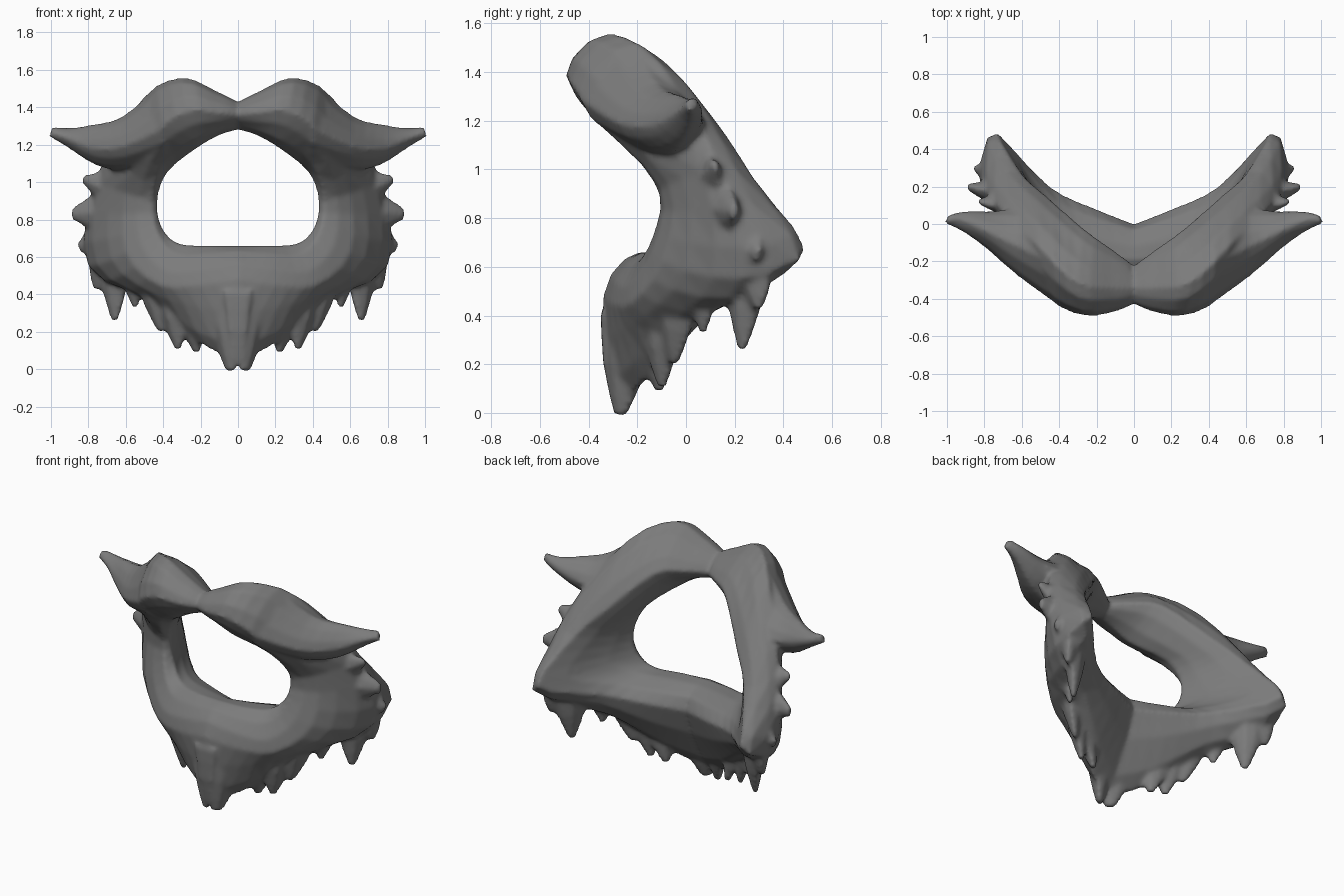
import bpy, bmesh
from mathutils import Vector

cube = bpy.data.objects.get("Cube")
if cube:
    bpy.data.objects.remove(cube)

hair = bpy.data.materials.new("hair_grey")
hair.use_nodes = True
GREY = (0.2, 0.2, 0.2, 1)
hair.diffuse_color = GREY
bsdf = hair.node_tree.nodes["Principled BSDF"]
bsdf.inputs["Base Color"].default_value = GREY
bsdf.inputs["Roughness"].default_value = 0.9


def spline(a, b, c, d, t):
    """Point between b and c on a smooth curve."""
    return 0.5 * (2 * b + (c - a) * t + (2 * a - 5 * b + 4 * c - d) * t * t
                  + (3 * b - a - 3 * c + d) * t ** 3)


def round_ring(quad, steps):
    n = len(quad)
    return [spline(quad[i - 1], quad[i], quad[(i + 1) % n], quad[(i + 2) % n], s / steps)
            for i in range(n) for s in range(steps)]


def loft(bm, quads, around=3, along=3, caps=True):
    """Skin a smooth tube through four-point sections."""
    rings = [round_ring([Vector(p) for p in q], around) for q in quads]
    last = len(rings) - 1
    rows = []
    for i in range(last):
        four = [rings[max(i - 1, 0)], rings[i], rings[i + 1], rings[min(i + 2, last)]]
        for s in range(along):
            rows.append([spline(*pts, s / along) for pts in zip(*four)])
    rows.append(rings[last])
    rows = [[bm.verts.new(p) for p in row] for row in rows]
    for low, high in zip(rows, rows[1:]):
        for k in range(len(low)):
            bm.faces.new((low[k - 1], low[k], high[k], high[k - 1]))
    if caps:
        bm.faces.new(rows[0])
        bm.faces.new(rows[-1])


def tuft(bm, base, tip, radius):
    """Flat tapered lock of hair lying along the cheek."""
    base, tip = Vector(base), Vector(tip)
    wide = (tip - base).cross(Vector((1, -1, 0))).normalized()
    thick = wide.cross(tip - base).normalized() * 0.6
    quads = [[base.lerp(tip, t) + c * radius * w for c in (wide, thick, -wide, -thick)]
             for t, w in ((0, 1), (0.5, 0.75), (1, 0.2))]
    loft(bm, quads, around=2, along=2)


bm = bmesh.new()

# Face ring, from lip centre round the cheek to the chin:
# each section is inner, front, outer, back
ring = [
    [(0, -.3, 1.28), (0, -.43, 1.36), (0, -.34, 1.43), (0, -.22, 1.34)],
    [(.1, -.31, 1.25), (.1, -.47, 1.37), (.12, -.34, 1.49), (.12, -.13, 1.35)],
    [(.22, -.29, 1.18), (.27, -.49, 1.38), (.3, -.31, 1.56), (.26, -.03, 1.33)],
    [(.38, -.14, 1.05), (.46, -.39, 1.25), (.51, -.12, 1.45), (.48, .16, 1.1)],
    [(.43, -.08, .89), (.6, -.07, .94), (.77, .14, 1), (.61, .28, .95)],
    [(.4, -.08, .75), (.6, -.1, .62), (.8, .23, .55), (.73, .49, .67)],
    [(.31, -.14, .67), (.42, -.23, .45), (.47, .03, .36), (.45, .2, .58)],
    [(.16, -.18, .66), (.2, -.31, .45), (.23, -.15, .15), (.2, .08, .54)],
    [(0, -.19, .66), (0, -.34, .48), (0, -.27, .04), (0, 0, .52)],
]
loft(bm, ring, caps=False)

# Moustache tail: each section is lower, front, upper, back
tail = [
    [(.4, -.2, 1.1), (.4, -.44, 1.29), (.42, -.22, 1.52), (.42, .02, 1.28)],
    [(.6, -.1, 1.06), (.62, -.28, 1.19), (.62, -.12, 1.35), (.62, .08, 1.2)],
    [(.76, -.03, 1.09), (.78, -.14, 1.18), (.78, -.04, 1.31), (.76, .07, 1.2)],
    [(.92, .02, 1.19), (.92, -.04, 1.24), (.91, .02, 1.29), (.9, .07, 1.24)],
    [(1.01, .02, 1.24), (1.01, 0, 1.27), (.99, .03, 1.3), (.99, .05, 1.27)],
]
loft(bm, tail)

# Ragged locks along the cheek edge
for base, tip, radius in (
    ((.62, .1, .94), (.83, .12, 1.02), .12),
    ((.62, .14, .84), (.89, .2, .83), .15),
    ((.62, .2, .74), (.85, .3, .65), .15),
    ((.7, .27, .64), (.76, .3, .43), .13),
    ((.66, .25, .6), (.66, .23, .26), .12),
):
    tuft(bm, base, tip, radius)

# Hanging locks along the jaw and chin
for base, tip, radius in (
    ((.57, .06, .58), (.55, .07, .33), .1),
    ((.46, -.04, .5), (.41, -.05, .2), .12),
    ((.36, -.1, .45), (.32, -.1, .11), .13),
    ((.27, -.14, .4), (.22, -.11, .09), .13),
    ((.05, -.23, .4), (.04, -.27, -.01), .17),
):
    tuft(bm, base, tip, radius)

bmesh.ops.recalc_face_normals(bm, faces=bm.faces)
mesh = bpy.data.meshes.new("beard_and_moustache")
bm.to_mesh(mesh)
bm.free()
mesh.materials.append(hair)
beard = bpy.data.objects.new("beard_and_moustache", mesh)
bpy.context.collection.objects.link(beard)

# Mirror the half, then melt all locks into one soft skin
mirror = beard.modifiers.new("mirror", 'MIRROR')
mirror.merge_threshold = 0.002
skin = beard.modifiers.new("one_skin", 'REMESH')
skin.mode = 'VOXEL'
skin.voxel_size = 0.014
skin.use_smooth_shade = True
soft = beard.modifiers.new("soften", 'SMOOTH')
soft.factor = 0.5
soft.iterations = 4
